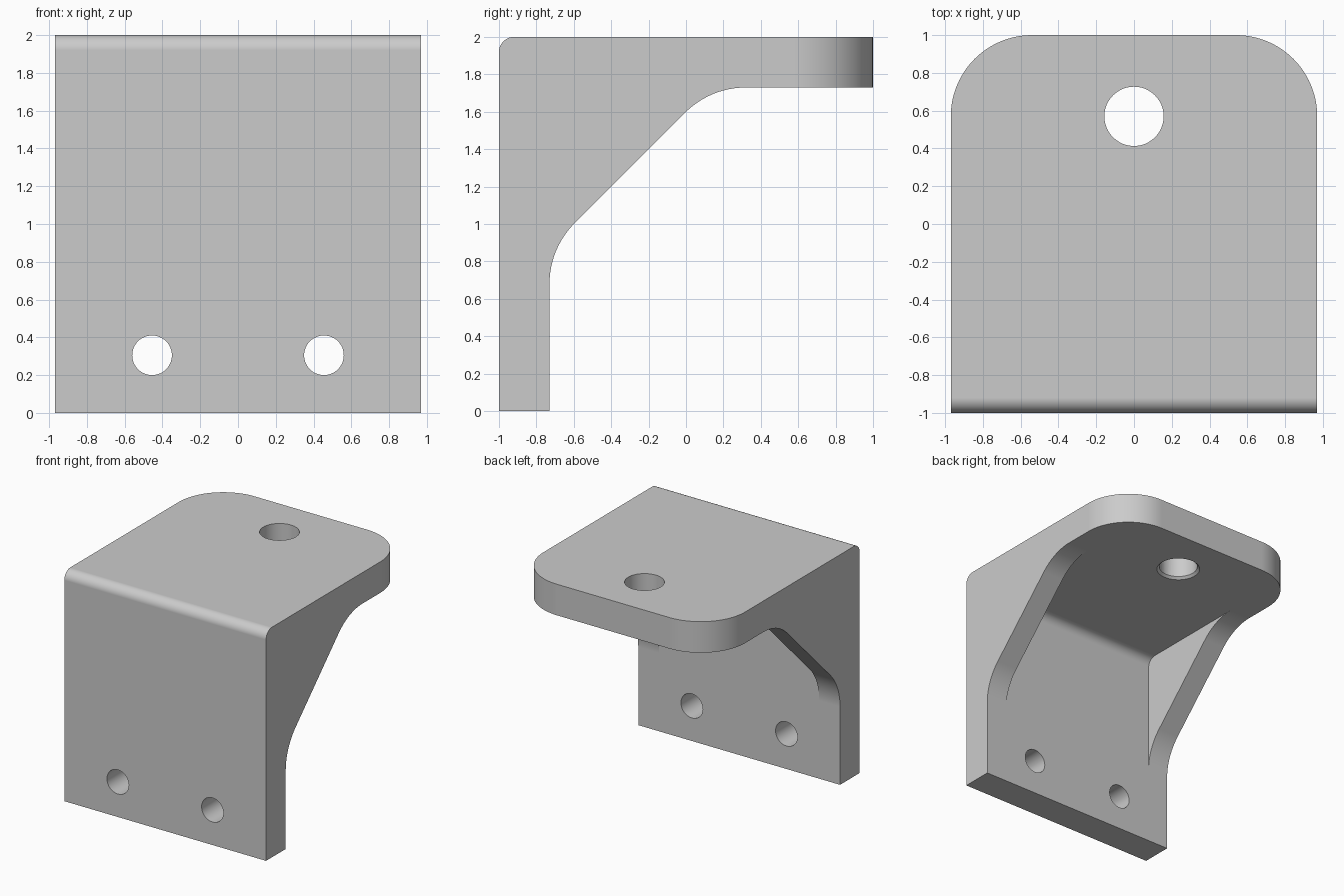
import bpy, bmesh, math
from mathutils import Matrix

if "Cube" in bpy.data.objects:
    bpy.data.objects.remove(bpy.data.objects["Cube"], do_unlink=True)

HALF_W = 0.97      # half width of the bracket
INNER_Y = -0.73    # inner face of the upright plate
INNER_Z = 1.73     # underside of the top plate
RIB = 0.2          # thickness of the side gussets
SWEEP = 0.46       # radius of the gusset curves
CORNER = 0.43      # radius of the top plate corners
EDGE = 0.08        # radius of the bend, inside and out

grey = bpy.data.materials.new("grey metal")
grey.use_nodes = True
grey.diffuse_color = (0.6, 0.6, 0.6, 1)
grey.node_tree.nodes["Principled BSDF"].inputs["Base Color"].default_value = (0.6, 0.6, 0.6, 1)


def arc(cx, cy, r, start, end, steps=12):
    angles = [math.radians(start + (end - start) * i / steps) for i in range(steps + 1)]
    return [(round(cx + r * math.cos(a), 5), round(cy + r * math.sin(a), 5)) for a in angles]


def finish(bm, name):
    bmesh.ops.recalc_face_normals(bm, faces=bm.faces)
    mesh = bpy.data.meshes.new(name)
    bm.to_mesh(mesh)
    bm.free()
    mesh.materials.append(grey)
    obj = bpy.data.objects.new(name, mesh)
    bpy.context.collection.objects.link(obj)
    return obj


def prism(name, outline, axis, low, high):
    """Extrude a (y, z) outline along x, or an (x, y) outline along z."""
    place = (lambda a, b, t: (t, a, b)) if axis == "x" else (lambda a, b, t: (a, b, t))
    bm = bmesh.new()
    face = bm.faces.new([bm.verts.new(place(a, b, low)) for a, b in outline])
    new = bmesh.ops.extrude_face_region(bm, geom=[face])["geom"]
    shift = place(0, 0, high - low)
    bmesh.ops.translate(bm, vec=shift, verts=[v for v in new if isinstance(v, bmesh.types.BMVert)])
    return finish(bm, name)


def drill(name, r1, r2, depth, centre, turn=0):
    bm = bmesh.new()
    bmesh.ops.create_cone(bm, cap_ends=True, segments=48, radius1=r1, radius2=r2, depth=depth,
                          matrix=Matrix.Translation(centre) @ Matrix.Rotation(turn, 4, "X"))
    return finish(bm, name)


def cut(obj, tool, operation="DIFFERENCE"):
    bpy.context.view_layer.objects.active = obj
    mod = obj.modifiers.new("cut", "BOOLEAN")
    mod.operation, mod.solver, mod.object = operation, "EXACT", tool
    bpy.ops.object.modifier_apply(modifier=mod.name)
    bpy.data.objects.remove(tool, do_unlink=True)


# Side profile: upright plate, swept gusset and top plate
k = SWEEP * math.tan(math.radians(22.5))
line = 1.6                                     # gusset slope: z = y + line
low_z = INNER_Y + line - k                     # where the lower curve starts
high_y = INNER_Z - line + k                    # where the upper curve ends
side = ([(-1, 0), (INNER_Y, 0)]
        + arc(INNER_Y + SWEEP, low_z, SWEEP, 180, 135)
        + arc(high_y, INNER_Z - SWEEP, SWEEP, 135, 90)
        + [(1.2, INNER_Z), (1.2, 2)]
        + arc(-1 + EDGE, 2 - EDGE, EDGE, 90, 180))
bracket = prism("bracket", side, "x", -1.1, 1.1)

# Trim to the plan outline with its two rounded back corners
plan = ([(-HALF_W, -1.2), (HALF_W, -1.2)]
        + arc(HALF_W - CORNER, 1 - CORNER, CORNER, 0, 90, 24)
        + arc(CORNER - HALF_W, 1 - CORNER, CORNER, 90, 180, 24))
cut(bracket, prism("plan_trim", plan, "z", -0.2, 2.2), "INTERSECT")

# Hollow between the gussets, with a rounded inner bend
hollow = ([(INNER_Y, -0.2), (1.3, -0.2), (1.3, INNER_Z)]
          + arc(INNER_Y + EDGE, INNER_Z - EDGE, EDGE, 90, 180))
cut(bracket, prism("hollow", hollow, "x", RIB - HALF_W, HALF_W - RIB))

# Large hole in the top plate, chamfered underneath
hole_y = 1 - CORNER
cut(bracket, drill("top_hole", 0.157, 0.157, 0.8, (0, hole_y, 1.9)))
cut(bracket, drill("top_hole_chamfer", 0.227, 0.127, 0.1, (0, hole_y, INNER_Z)))

# Two mounting holes in the upright plate
for sign in (-1, 1):
    cut(bracket, drill("mounting_hole", 0.105, 0.105, 0.8, (sign * 0.455, -0.87, 0.305), math.pi / 2))

# Smooth curves with crisp edges and flat plates
bpy.ops.object.select_all(action="DESELECT")
bracket.select_set(True)
bpy.context.view_layer.objects.active = bracket
bpy.ops.object.shade_smooth_by_angle(angle=math.radians(25))
weighted = bracket.modifiers.new("weighted normals", "WEIGHTED_NORMAL")
weighted.keep_sharp = True
